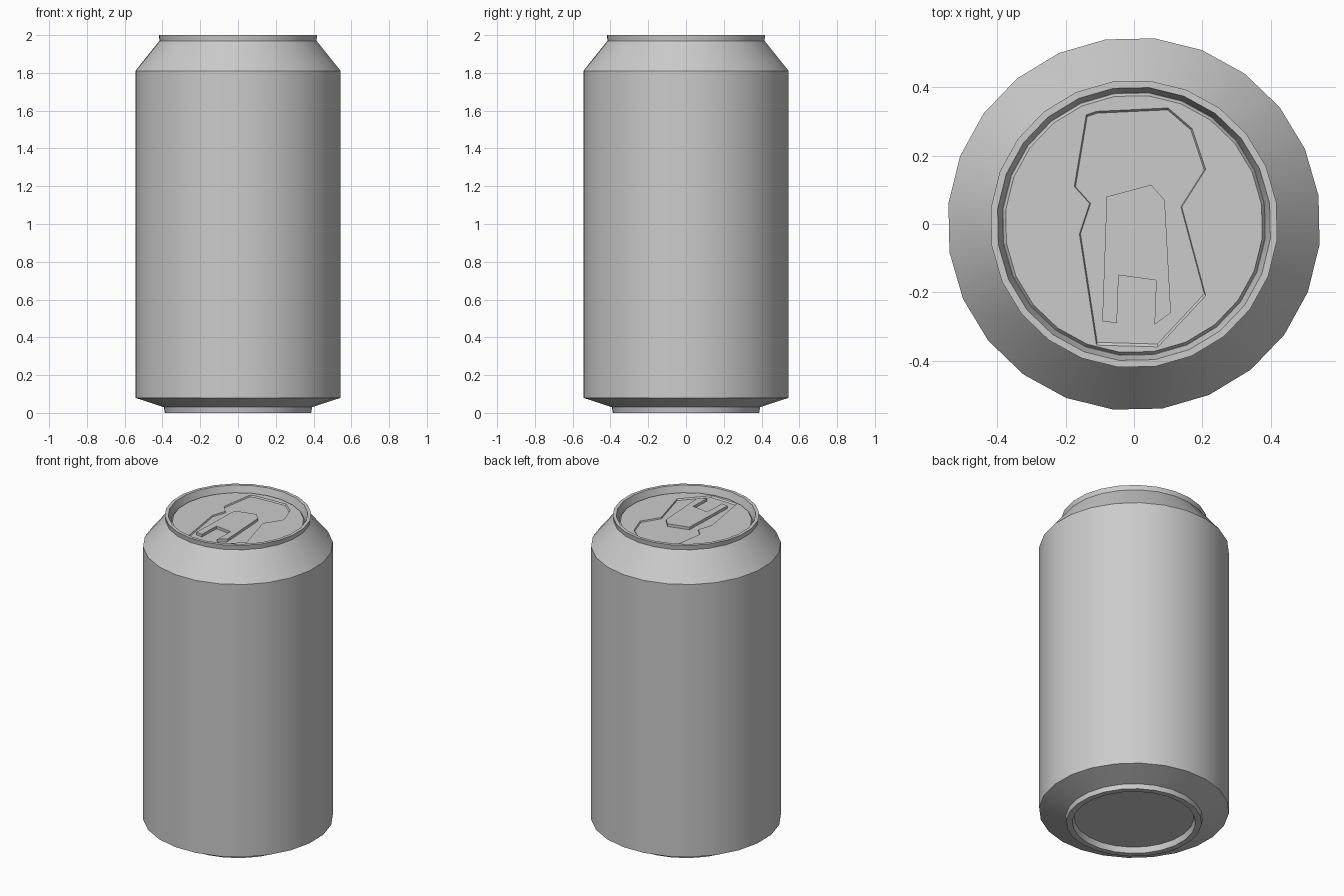
import bpy, bmesh, math
from mathutils import Vector

cube = bpy.data.objects.get("Cube")
if cube:
    bpy.data.objects.remove(cube)

SIDES = 24
TURN = math.radians(8.7)

metal = bpy.data.materials.new("brushed_aluminium")
metal.use_nodes = True
metal.diffuse_color = (0.6, 0.6, 0.6, 1)
metal.node_tree.nodes["Principled BSDF"].inputs["Base Color"].default_value = (0.6, 0.6, 0.6, 1)


def finish(bm, name, smooth=False):
    bmesh.ops.recalc_face_normals(bm, faces=bm.faces)
    mesh = bpy.data.meshes.new(name)
    bm.to_mesh(mesh)
    bm.free()
    mesh.materials.append(metal)
    obj = bpy.data.objects.new(name, mesh)
    bpy.context.collection.objects.link(obj)
    if smooth:
        bpy.ops.object.select_all(action="DESELECT")
        bpy.context.view_layer.objects.active = obj
        obj.select_set(True)
        bpy.ops.object.shade_smooth_by_angle(angle=math.radians(28))
    return obj


def circle(radius):
    return [(radius * math.cos(TURN + i * math.tau / SIDES),
             radius * math.sin(TURN + i * math.tau / SIDES)) for i in range(SIDES)]


def ring(bm, points, z):
    return [bm.verts.new((x, y, z)) for x, y in points]


def bridge(bm, a, b):
    n = len(a)
    return [bm.faces.new((a[i], a[(i + 1) % n], b[(i + 1) % n], b[i])) for i in range(n)]


def shrink(points, factor):
    mid = sum((Vector(p) for p in points), Vector((0, 0))) / len(points)
    return [tuple(mid + (Vector(p) - mid) * factor) for p in points]


# Can body: one turned profile from the recessed base up over the rim
profile = [(0.345, 0.035), (0.355, 0), (0.39, 0), (0.395, 0.03), (0.547, 0.08),
           (0.547, 1.81), (0.418, 1.97), (0.422, 2), (0.402, 2), (0.387, 1.95)]
bm = bmesh.new()
rings = [ring(bm, circle(r), z) for r, z in profile]
for lower, upper in zip(rings, rings[1:]):
    bridge(bm, lower, upper)
bm.faces.new(rings[0])
bm.faces.new(rings[-1])
finish(bm, "can_body", smooth=True)

# Lid: raised disc with a shallow pressed panel
panel = [(-0.14, 0.32), (-0.11, 0.33), (0.1, 0.34), (0.17, 0.28), (0.21, 0.16),
         (0.14, 0.05), (0.21, -0.21), (0.07, -0.36), (-0.11, -0.355),
         (-0.16, -0.03), (-0.13, 0.06), (-0.175, 0.11)]
bm = bmesh.new()
skirt = ring(bm, circle(0.386), 1.951)
edge = ring(bm, circle(0.378), 1.963)
lip = ring(bm, panel, 1.963)
floor = ring(bm, shrink(panel, 0.98), 1.955)
bridge(bm, skirt, edge)
bridge(bm, lip, floor)
bm.faces.new(floor)
loops = [bm.edges.get((loop[i - 1], loop[i])) for loop in (edge, lip) for i in range(len(loop))]
bmesh.ops.triangle_fill(bm, use_beauty=True, use_dissolve=False, edges=loops, normal=(0, 0, 1))
finish(bm, "lid")

# Pull tab with an open finger notch at its front
tab = [(-0.08, 0.08), (0.05, 0.115), (0.09, 0.07), (0.108, -0.26), (0.06, -0.295),
       (0.065, -0.165), (-0.045, -0.15), (-0.05, -0.29), (-0.093, -0.285)]
bm = bmesh.new()
low = ring(bm, tab, 1.954)
high = ring(bm, tab, 1.972)
bridge(bm, low, high)
bm.faces.new(low)
bm.faces.new(high)
finish(bm, "pull_tab")
